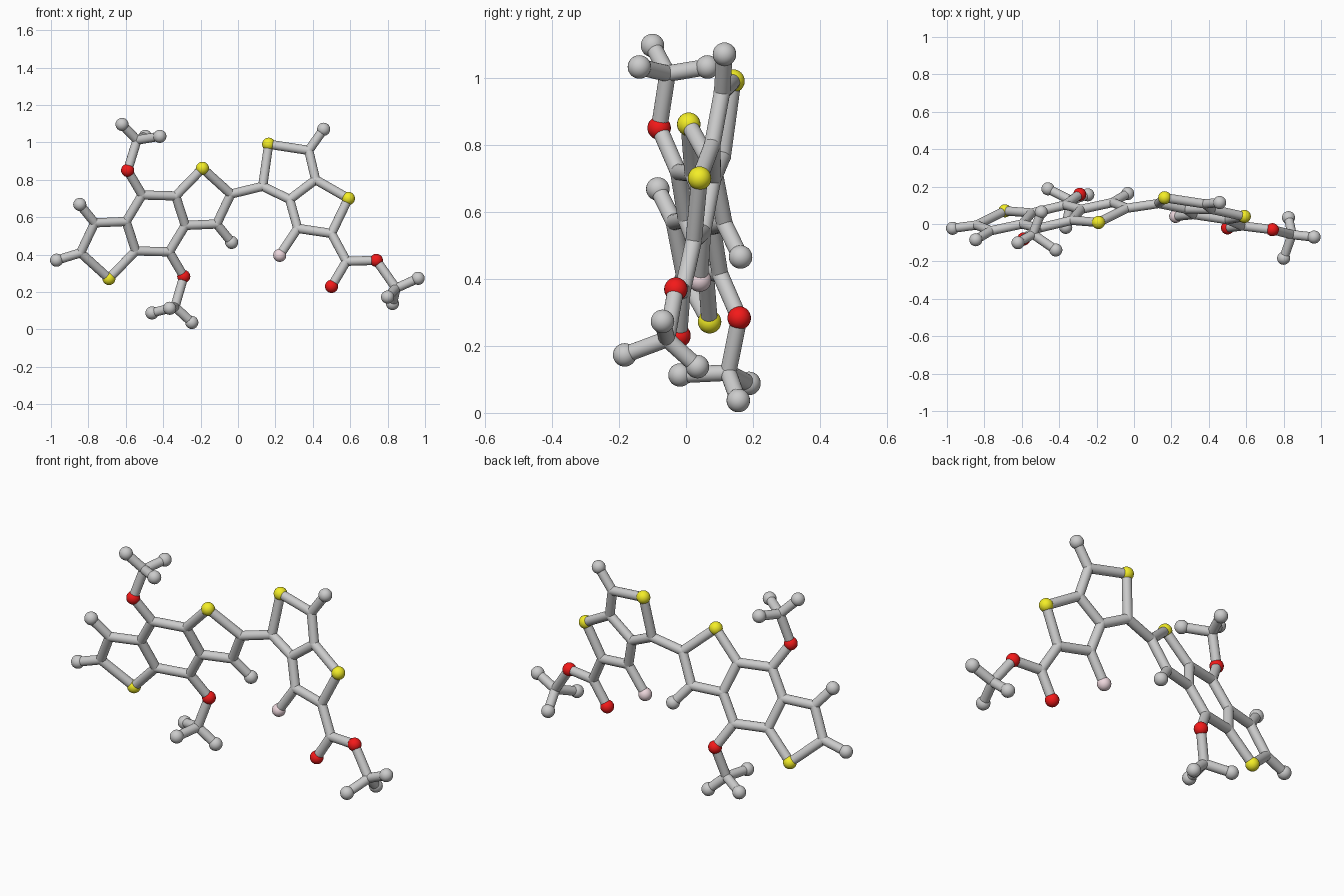
import bpy, bmesh
from mathutils import Vector, Matrix

if "Cube" in bpy.data.objects:
    bpy.data.objects.remove(bpy.data.objects["Cube"])

BALL, STICK = 0.035, 0.0245
COLOURS = {"S": ("sulfur", (0.9, 0.85, 0.02, 1)), "O": ("oxygen", (0.9, 0.01, 0.01, 1)),
           "F": ("fluorine", (0.85, 0.68, 0.72, 1)), "H": ("hydrogen", None)}
atoms, bonds = {}, []


def core_plane(x, z):
    return Vector((x, 0.229 * x - 0.30 * z + 0.31, z))


def side_plane(x, z):
    return Vector((x, -0.129 * x + 0.155 * z + 0.008, z))


def link(text, suffix=""):
    for pair in text.split():
        a, b = pair.split("-")
        bonds.append((a + suffix, b + suffix))


# Fused three-ring core: one half, repeated by a half turn about its centre
half = {"S": (.25, .2945), "Cf": (.107, .147), "Cg": (.402, .157), "Ch": (.326, -.003),
        "Ci": (.158, -.0105), "H": (.406, -.1015), "Cj": (.0725, -.152), "O": (.15, -.2835)}
for suffix, s in (("1", 1), ("2", -1)):
    for name, (dx, dz) in half.items():
        atoms[name + suffix] = core_plane(-.44 + s * dx, .5665 + s * dz)
    link("S-Cf S-Cg Cg-Ch Ch-Ci Ci-Cf Ci-Cj Ch-H Cj-O", suffix)
link("Cf1-Cj2 Cf2-Cj1")
atoms["Hend"] = core_plane(-.97, .37)
link("Cg2-Hend")

# Two-ring side unit with the ester arm
side = {"Ck": (.132, .765), "S3": (.164, .99), "Cl": (.378, .957), "H4": (.458, 1.07),
        "Cm": (.415, .80), "S4": (.59, .70), "Cn": (.50, .513), "Co": (.319, .54),
        "Cp": (.276, .695), "F": (.223, .396), "Cq": (.58, .364), "O3": (.50, .23),
        "O4": (.74, .369)}
for name, (x, z) in side.items():
    atoms[name] = side_plane(x, z)
link("Cg1-Ck Ck-S3 S3-Cl Cl-H4 Cl-Cm Cm-S4 S4-Cn Cn-Co Co-Cp Cp-Ck Cp-Cm Co-F Cn-Cq Cq-O3 Cq-O4")

# Methyl end groups: centre, then three tips
methyls = {
    "O2": [(-.54, -.055, 1.012), (-.62, -.10, 1.096), (-.418, -.139, 1.032), (-.496, .064, 1.032)],
    "O1": [(-.337, .126, .12), (-.46, .188, .088), (-.247, .156, .037), (-.365, -.018, .113)],
    "O4": [(.845, -.057, .22), (.963, -.07, .273), (.80, -.183, .173), (.826, .034, .138)]}
for oxygen, points in methyls.items():
    centre = "C_" + oxygen
    atoms[centre] = Vector(points[0])
    bonds.append((oxygen, centre))
    for i, p in enumerate(points[1:]):
        atoms[f"H_{oxygen}{i}"] = Vector(p)
        bonds.append((centre, f"H_{oxygen}{i}"))


def add_ball(bm, p, r):
    bmesh.ops.create_uvsphere(bm, u_segments=24, v_segments=16, radius=r,
                              matrix=Matrix.Translation(p))


def add_stick(bm, a, b):
    d = b - a
    m = Matrix.Translation((a + b) / 2) @ d.to_track_quat('Z', 'Y').to_matrix().to_4x4()
    bmesh.ops.create_cone(bm, cap_ends=True, segments=24, radius1=STICK, radius2=STICK,
                          depth=d.length, matrix=m)


def finish(bm, name, colour=None):
    for f in bm.faces:
        f.smooth = len(f.verts) <= 4
    mesh = bpy.data.meshes.new(name)
    bm.to_mesh(mesh)
    bm.free()
    obj = bpy.data.objects.new(name, mesh)
    bpy.context.collection.objects.link(obj)
    if colour:
        mat = bpy.data.materials.new(name)
        mat.diffuse_color = colour
        mat.use_nodes = True
        mat.node_tree.nodes["Principled BSDF"].inputs["Base Color"].default_value = mat.diffuse_color
        mesh.materials.append(mat)


# Balls, one object per element
for letter, (name, colour) in COLOURS.items():
    bm = bmesh.new()
    for key, p in atoms.items():
        if key[0] == letter:
            add_ball(bm, p, BALL)
    finish(bm, name + "_balls", colour)

# Sticks and the rounded carbon joints
bm = bmesh.new()
for a, b in bonds:
    add_stick(bm, atoms[a], atoms[b])
finish(bm, "bond_sticks")
bm = bmesh.new()
for key, p in atoms.items():
    if key[0] == "C":
        add_ball(bm, p, STICK * 1.03)
finish(bm, "carbon_joints")
